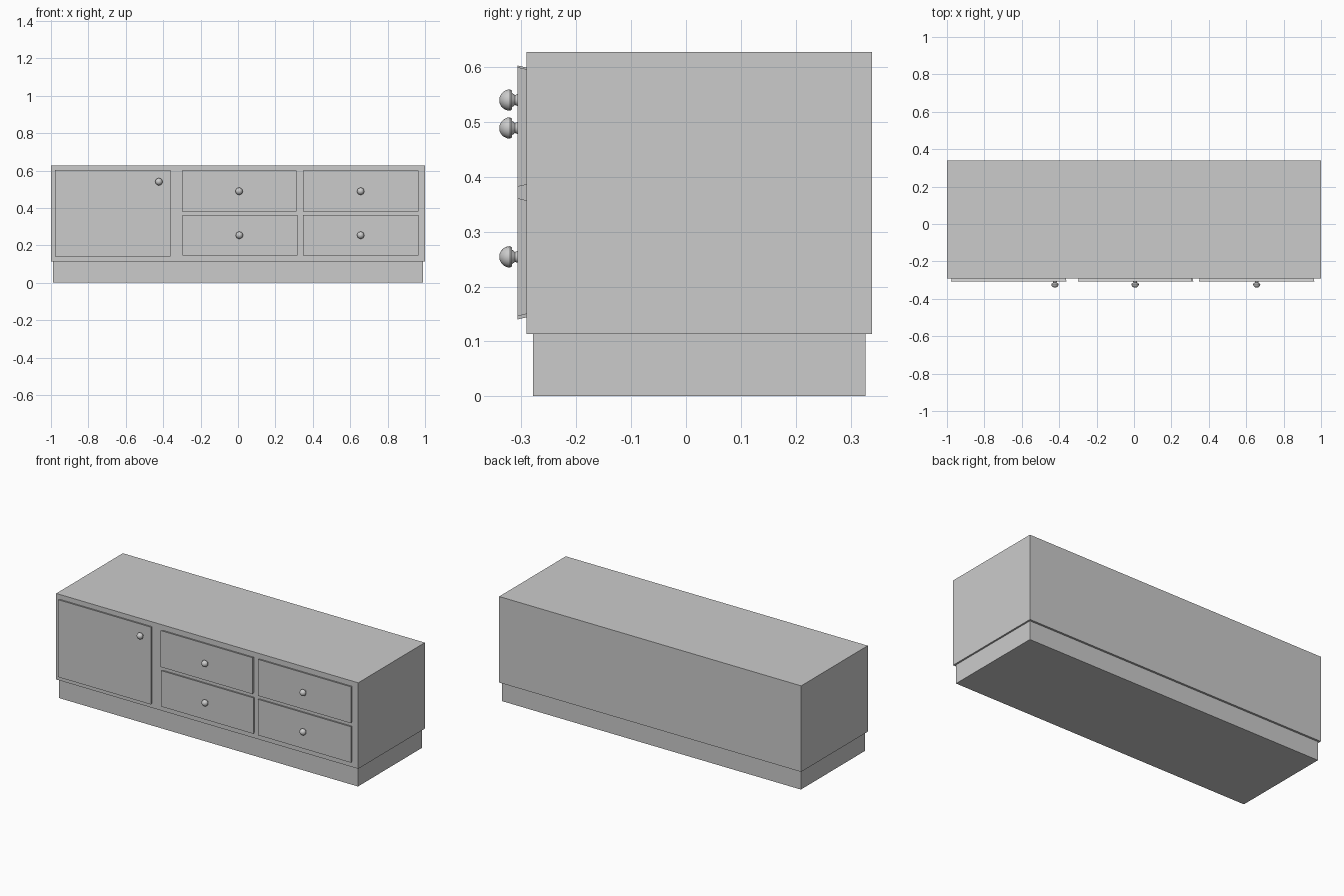
import bpy, bmesh
from math import cos, sin, pi

if "Cube" in bpy.data.objects:
    bpy.data.objects.remove(bpy.data.objects["Cube"])


def mesh_object(name, bm):
    bmesh.ops.recalc_face_normals(bm, faces=bm.faces)
    me = bpy.data.meshes.new(name)
    bm.to_mesh(me)
    bm.free()
    ob = bpy.data.objects.new(name, me)
    bpy.context.collection.objects.link(ob)
    return ob


def box(name, x, y, z, back_inset=0.0):
    """Box from (min, max) ranges; back_inset shrinks the +y face."""
    bm = bmesh.new()
    bmesh.ops.create_cube(bm, size=1)
    for v in bm.verts:
        sx, sy, sz = (1 if c > 0 else -1 for c in v.co)
        inset = back_inset if sy > 0 else 0
        v.co = (x[sx > 0] - sx * inset, y[sy > 0], z[sz > 0] - sz * inset)
    return mesh_object(name, bm)


def knob(name, x, z, sides=16):
    """Lathed knob: short stem, flared collar, domed head."""
    profile = [(0.012, -0.304), (0.009, -0.312), (0.014, -0.318), (0.0175, -0.3175)]
    profile += [(0.0195 * cos(a), -0.321 - 0.0195 * sin(a))
                for a in (i * pi / 10 for i in range(5))]
    bm = bmesh.new()
    rings = [[bm.verts.new((x + r * cos(2 * pi * i / sides), y,
                            z + r * sin(2 * pi * i / sides)))
              for i in range(sides)] for r, y in profile]
    for a, b in zip(rings, rings[1:]):
        for i in range(sides):
            j = (i + 1) % sides
            bm.faces.new((a[i], a[j], b[j], b[i]))
    bm.faces.new(rings[0])
    tip = bm.verts.new((x, -0.3405, z))
    for i in range(sides):
        bm.faces.new((rings[-1][i], rings[-1][(i + 1) % sides], tip))
    ob = mesh_object(name, bm)
    bpy.ops.object.select_all(action='DESELECT')
    ob.select_set(True)
    bpy.context.view_layer.objects.active = ob
    bpy.ops.object.shade_smooth_by_angle()


# Carcass and recessed plinth
box("cabinet_body", (-1, 1), (-0.291, 0.339), (0.113, 0.628))
box("plinth", (-0.99, 0.99), (-0.279, 0.327), (0, 0.113))

# Door and drawer fronts: x range, z range, knob x, knob z
fronts = {
    "door": ((-0.978, -0.361), (0.140, 0.603), -0.423, 0.540),
    "upper_middle_drawer": ((-0.299, 0.312), (0.382, 0.600), 0.006, 0.489),
    "lower_middle_drawer": ((-0.296, 0.317), (0.146, 0.361), 0.007, 0.254),
    "upper_right_drawer": ((0.347, 0.964), (0.382, 0.600), 0.656, 0.489),
    "lower_right_drawer": ((0.347, 0.964), (0.146, 0.361), 0.656, 0.254),
}
for name, (xr, zr, kx, kz) in fronts.items():
    box(name + "_front", xr, (-0.307, -0.290), zr, back_inset=0.004)
    knob(name + "_knob", kx, kz)
